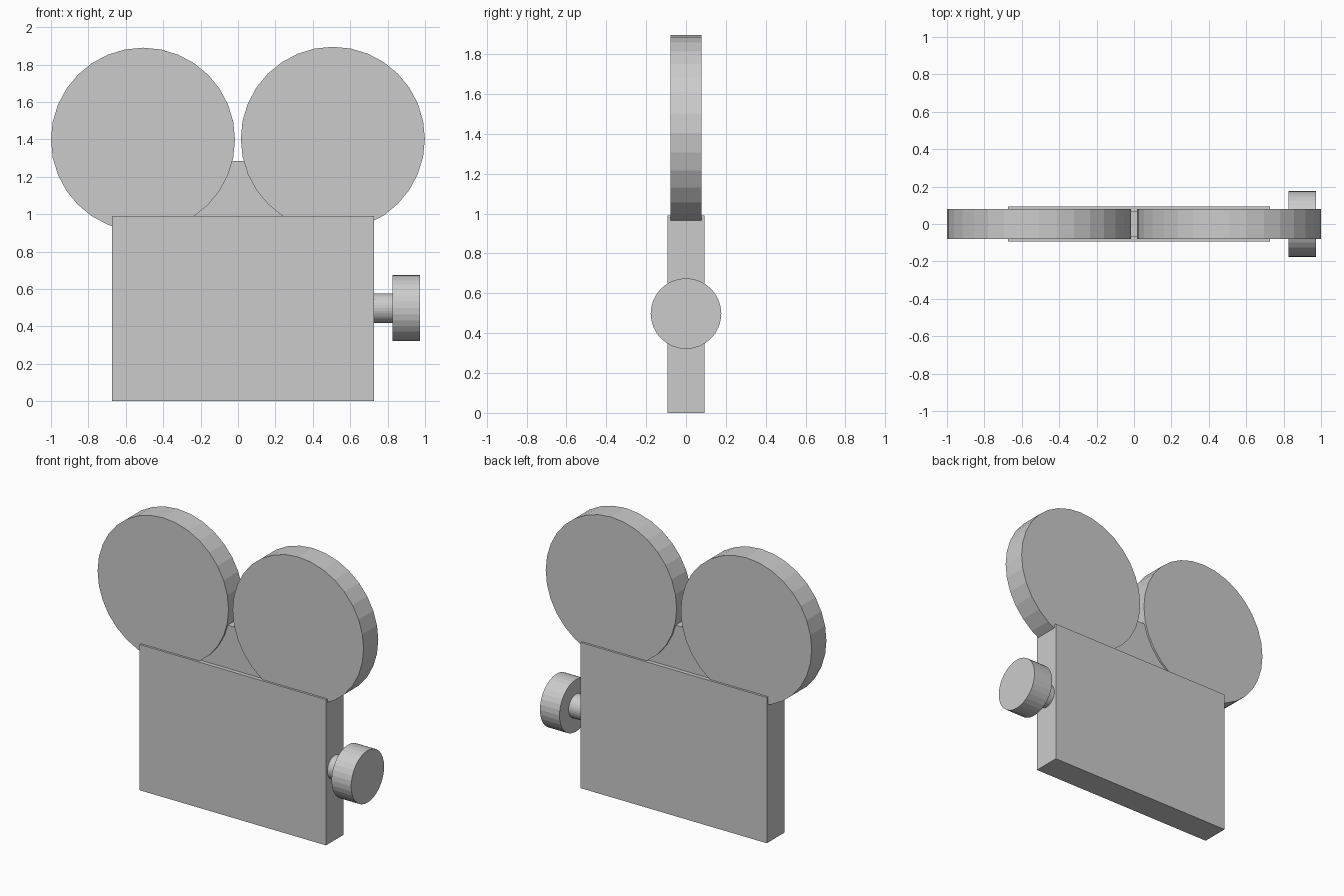
import bpy
from math import pi

if "Cube" in bpy.data.objects:
    bpy.data.objects.remove(bpy.data.objects["Cube"])


def box(name, x0, x1, depth, z0, z1):
    bpy.ops.mesh.primitive_cube_add(size=1, location=((x0 + x1) / 2, 0, (z0 + z1) / 2))
    ob = bpy.context.object
    ob.name = name
    ob.scale = (x1 - x0, depth, z1 - z0)
    bpy.ops.object.transform_apply(location=False, rotation=False, scale=True)
    return ob


def disc(name, radius, depth, location, rotation):
    bpy.ops.mesh.primitive_cylinder_add(vertices=32, radius=radius, depth=depth,
                                        location=location, rotation=rotation)
    bpy.context.object.name = name
    return bpy.context.object


# Camera body
box("camera_body", -0.673, 0.727, 0.187, 0, 0.99)

# Slightly thinner bracket filling the gap between the reels
box("reel_bracket", -0.26, 0.26, 0.132, 0.96, 1.283)

# Film reels, sunk a little into the body
for name, x, z in (("left_reel", -0.508, 1.398), ("right_reel", 0.507, 1.403)):
    disc(name, 0.492, 0.158, (x, 0, z), (pi / 2, 0, 0))

# Lens: narrow barrel and wide front
for name, radius, x0, x1 in (("lens_barrel", 0.079, 0.70, 0.84),
                             ("lens_front", 0.177, 0.827, 0.974)):
    disc(name, radius, x1 - x0, ((x0 + x1) / 2, 0, 0.498), (0, pi / 2, 0))
